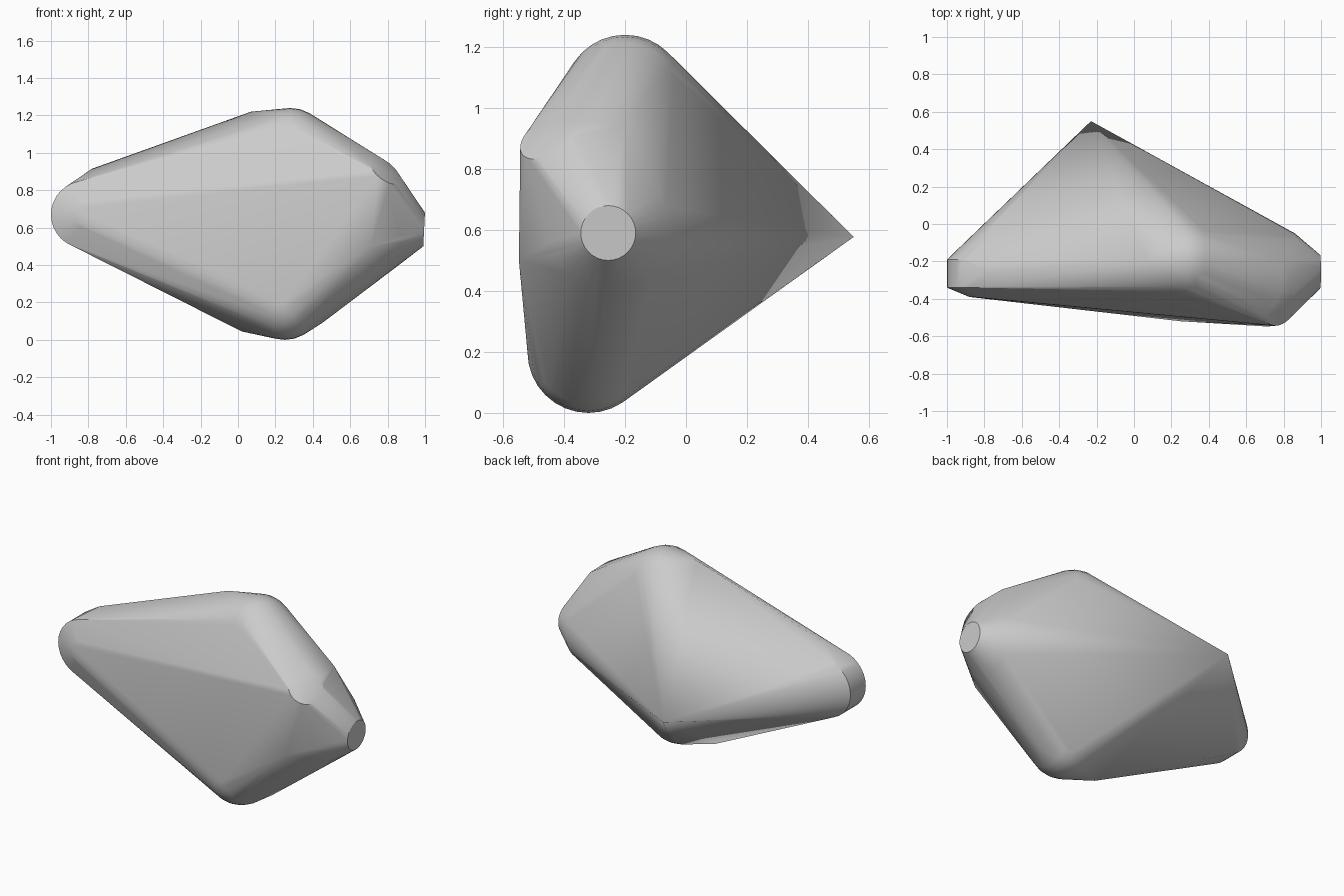
import bpy, bmesh, math
from mathutils import Vector

if "Cube" in bpy.data.objects:
    bpy.data.objects.remove(bpy.data.objects["Cube"], do_unlink=True)


def ring(center, normal, radius, sides=32):
    """Points of a circle facing along the normal."""
    turn = Vector(normal).to_track_quat('Z', 'Y')
    return [Vector(center) + turn @ Vector((radius * math.cos(a), radius * math.sin(a), 0))
            for a in (math.tau * i / sides for i in range(sides))]


def ball(center, radius, rows=12):
    """Points of a sphere with its poles along x."""
    points = []
    for i in range(1, rows):
        a = math.pi * i / rows
        offset = Vector((radius * math.cos(a), 0, 0))
        points += ring(Vector(center) + offset, (1, 0, 0), radius * math.sin(a))
    return points


# Pointed back
points = [Vector((-0.23, 0.55, 0.577))]

# Rounded narrow end with a bevelled front
points += ring((-0.82, -0.34, 0.67), (0, 1, 0), 0.18)
points += ring((-0.82, -0.19, 0.67), (0, 1, 0), 0.18)
points += ring((-0.81, -0.39, 0.67), (0, 1, 0), 0.07)
points.append(Vector((-0.78, -0.25, 0.915)))

# Rounded top and bottom, each with a ridge running to the narrow end
points += ball((0.28, -0.2, 1.04), 0.2)
points.append(Vector((0.07, -0.2, 1.22)))
points += ball((0.25, -0.32, 0.2), 0.2)
points += [Vector((0.02, -0.32, 0.045)), Vector((0.45, -0.3, 0.09))]

# Wide end: shoulder, flat round tip, slanted round facet and corners
points += ring((0.86, -0.25, 0.6), (1, 0, 0), 0.2)
points += ring((0.995, -0.255, 0.59), (1, 0, -0.05), 0.09)
points += ring((0.785, -0.455, 0.905), (0.57, -0.46, 0.69), 0.1)
points += [Vector((0.8, -0.2, 0.95)), Vector((0.71, -0.548, 0.5))]

# Stretch one convex skin over all the features
bm = bmesh.new()
for p in points:
    bm.verts.new(p)
hull = bmesh.ops.convex_hull(bm, input=bm.verts[:])
inner = {g for g in hull["geom_interior"] + hull["geom_unused"]
         if isinstance(g, bmesh.types.BMVert)}
bmesh.ops.delete(bm, geom=list(inner), context='VERTS')
bmesh.ops.dissolve_limit(bm, angle_limit=math.radians(0.5), verts=bm.verts[:], edges=bm.edges[:])
bmesh.ops.recalc_face_normals(bm, faces=bm.faces[:])
mesh = bpy.data.meshes.new("faceted_stone")
bm.to_mesh(mesh)
bm.free()
stone = bpy.data.objects.new("faceted_stone", mesh)
bpy.context.collection.objects.link(stone)

# Plain grey finish
grey = bpy.data.materials.new("plain_grey")
grey.use_nodes = True
color = (0.6, 0.6, 0.6, 1)
grey.diffuse_color = color
grey.node_tree.nodes["Principled BSDF"].inputs["Base Color"].default_value = color
mesh.materials.append(grey)

bpy.ops.object.select_all(action='DESELECT')
stone.select_set(True)
bpy.context.view_layer.objects.active = stone
bpy.ops.object.shade_smooth_by_angle(angle=math.radians(30))
